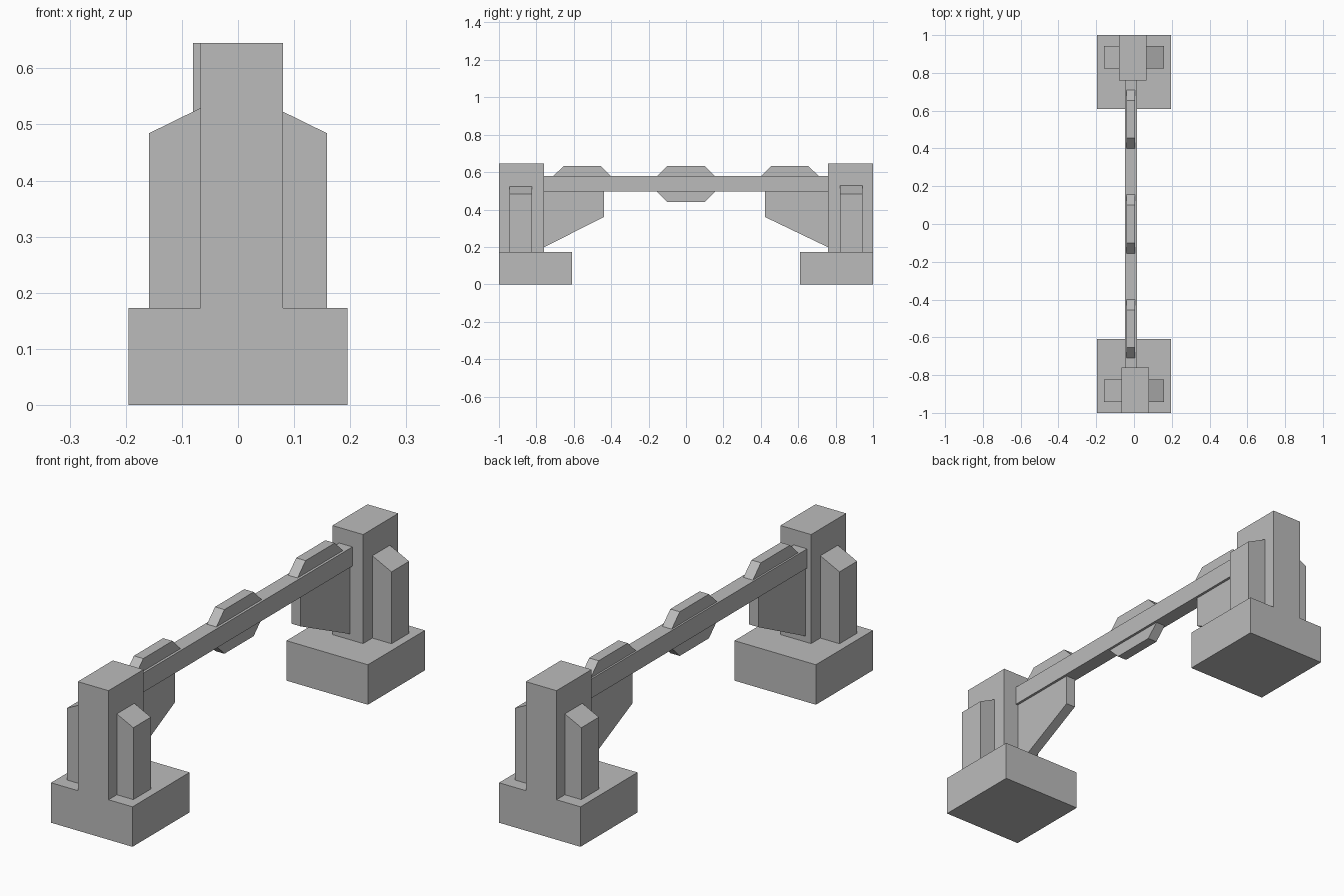
import bpy, bmesh
from mathutils import Vector

cube = bpy.data.objects.get("Cube")
if cube:
    bpy.data.objects.remove(cube, do_unlink=True)

stone = bpy.data.materials.new("stone_grey")
stone.use_nodes = True
GREY = (0.5, 0.5, 0.5, 1)
stone.diffuse_color = GREY
stone.node_tree.nodes["Principled BSDF"].inputs["Base Color"].default_value = GREY


def prism(name, profile, axis, lo, hi):
    """Extrude a closed profile along x (points are y, z) or y (points are x, z)."""
    bm = bmesh.new()
    place = (lambda a, b: (lo, a, b)) if axis == "x" else (lambda a, b: (a, lo, b))
    face = bm.faces.new([bm.verts.new(place(a, b)) for a, b in profile])
    out = bmesh.ops.extrude_face_region(bm, geom=[face])
    move = Vector((hi - lo, 0, 0) if axis == "x" else (0, hi - lo, 0))
    verts = [v for v in out["geom"] if isinstance(v, bmesh.types.BMVert)]
    bmesh.ops.translate(bm, vec=move, verts=verts)
    bmesh.ops.recalc_face_normals(bm, faces=bm.faces)
    mesh = bpy.data.meshes.new(name)
    bm.to_mesh(mesh)
    bm.free()
    mesh.materials.append(stone)
    obj = bpy.data.objects.new(name, mesh)
    bpy.context.collection.objects.link(obj)
    return obj


def box(name, x, y, z):
    return prism(name, [(x[0], z[0]), (x[1], z[0]), (x[1], z[1]), (x[0], z[1])], "y", *y)


BASE_TOP, PILLAR_TOP = 0.173, 0.645
BEAM_LOW, BEAM_HIGH = 0.495, 0.578
RIB = (-0.04, 0.005)

# End towers: base block, pillar and side buttresses, turned around for the back
for end, s, reach in (("front", 1, 0.438), ("back", -1, 0.422)):
    def span(a, b):
        return sorted((s * a, s * b))

    box(end + "_base", (-0.195, 0.195), span(-1, -0.61), (0, BASE_TOP))
    box(end + "_pillar", span(-0.067, 0.08), span(-1, -0.76), (BASE_TOP, PILLAR_TOP))
    buttress = [(-0.159, BASE_TOP), (0.159, BASE_TOP), (0.159, 0.484),
                (0, 0.562), (-0.159, 0.484)]
    prism(end + "_buttress", buttress, "y", *span(-0.943, -0.823))

    # Sloped bracket under the beam
    bracket = [(-s * 0.762, BEAM_LOW), (-s * reach, BEAM_LOW),
               (-s * reach, 0.36), (-s * 0.762, 0.197)]
    prism(end + "_bracket", bracket, "x", *RIB)

# Beam joining the towers
box("beam", (-0.048, 0.016), (-0.762, 0.762), (BEAM_LOW, BEAM_HIGH))


def rib(name, y, z, height):
    """Chamfered rib standing on, or hanging from, the beam."""
    prism(name, [(y - 0.155, z), (y + 0.155, z),
                 (y + 0.1, z + height), (y - 0.1, z + height)], "x", *RIB)


for name, y in (("front", -0.555), ("middle", 0), ("back", 0.555)):
    rib(name + "_top_rib", y, BEAM_HIGH, 0.054)
rib("middle_lower_rib", 0, BEAM_LOW, -0.054)
